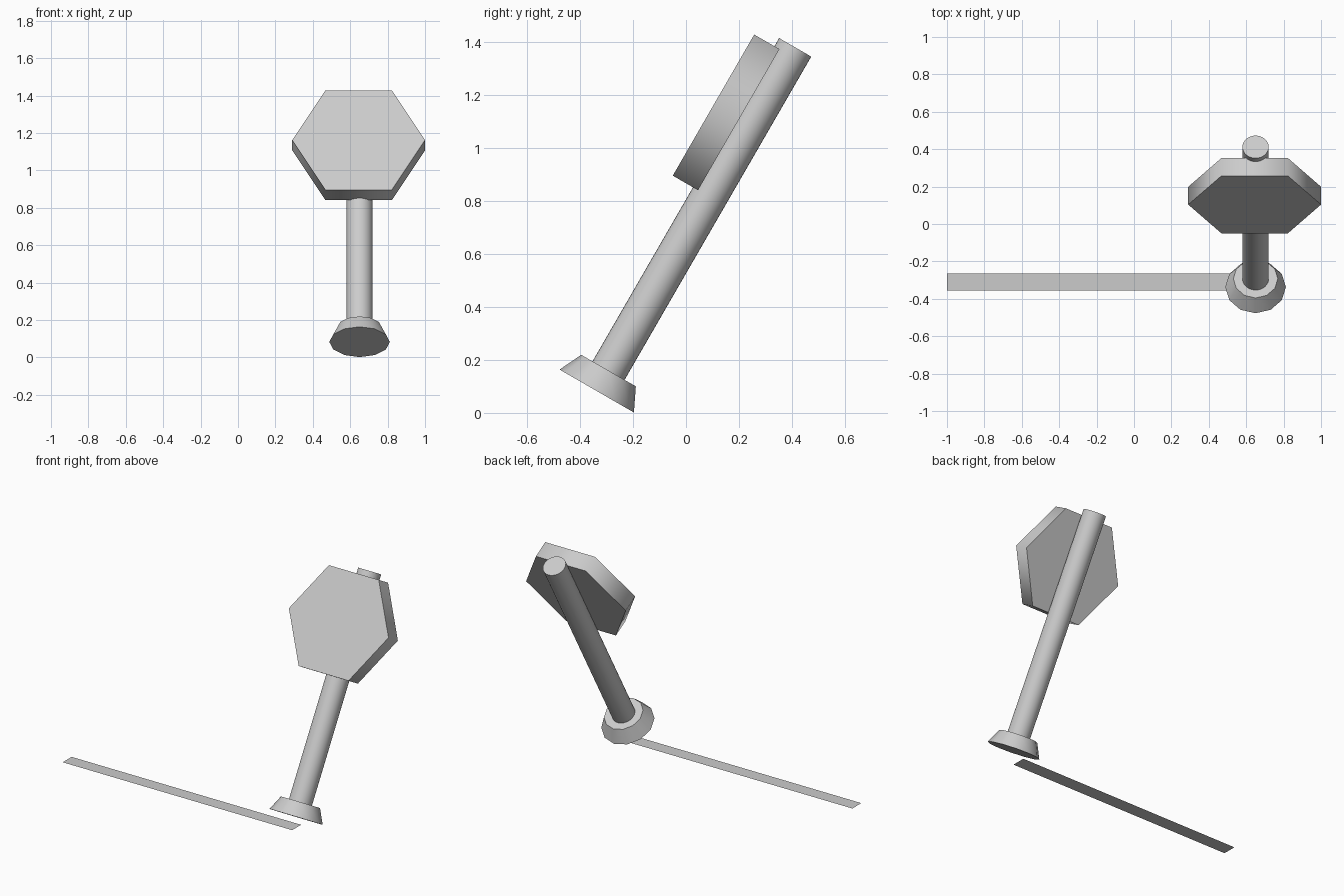
import bpy, bmesh
from math import radians
from mathutils import Matrix

if "Cube" in bpy.data.objects:
    bpy.data.objects.remove(bpy.data.objects["Cube"])

X = 0.65                                   # side offset of the sign
TILT = Matrix.Rotation(radians(-30), 4, 'X')   # whole sign leans backwards
U = -0.333                                 # pole axis depth, in the leaning frame


def prism(name, sides, r1, r2, length, centre, turn, smooth):
    """Capped cone or prism placed in the leaning frame of the sign."""
    bm = bmesh.new()
    bmesh.ops.create_cone(bm, cap_ends=True, segments=sides,
                          radius1=r1, radius2=r2, depth=length, matrix=turn)
    bmesh.ops.translate(bm, verts=bm.verts, vec=centre)
    bmesh.ops.transform(bm, verts=bm.verts, matrix=TILT)
    bmesh.ops.recalc_face_normals(bm, faces=bm.faces)
    add(name, bm)
    bpy.ops.object.shade_smooth_by_angle(angle=radians(smooth))


def add(name, bm):
    mesh = bpy.data.meshes.new(name)
    bm.to_mesh(mesh)
    bm.free()
    obj = bpy.data.objects.new(name, mesh)
    bpy.context.collection.objects.link(obj)
    bpy.ops.object.select_all(action='DESELECT')
    obj.select_set(True)
    bpy.context.view_layer.objects.active = obj


upright = Matrix.Identity(4)
facing = Matrix.Rotation(radians(90), 4, 'X')

# Flared twelve-sided foot
base_low, base_top = -0.097, -0.008
prism("base", 12, 0.162, 0.119, base_top - base_low,
      (X, U, (base_low + base_top) / 2), upright, 35)

# Round pole
pole_top = 1.401
prism("pole", 32, 0.07, 0.07, pole_top - base_top,
      (X, U, (base_top + pole_top) / 2), upright, 35)

# Hexagonal sign plate with flat top and bottom, let into the pole's front
prism("sign_plate", 6, 0.355, 0.355, 0.11, (X - 0.005, -0.436, 1.058), facing, 62)

# Flat strip painted on the ground
bm = bmesh.new()
bm.faces.new([bm.verts.new((x, y, 0)) for x, y in
              ((-1, -0.356), (0.635, -0.356), (0.635, -0.265), (-1, -0.265))])
add("ground_strip", bm)

# Hexagon corners point sideways
plate = bpy.data.objects["sign_plate"]
xs = [v.co.x for v in plate.data.vertices]
if max(xs) - min(xs) < 0.7:
    spin = (TILT @ Matrix.Translation((X - 0.005, -0.436, 1.058))
            @ Matrix.Rotation(radians(30), 4, 'Y')
            @ Matrix.Translation((-X + 0.005, 0.436, -1.058)) @ TILT.inverted())
    plate.data.transform(spin)
